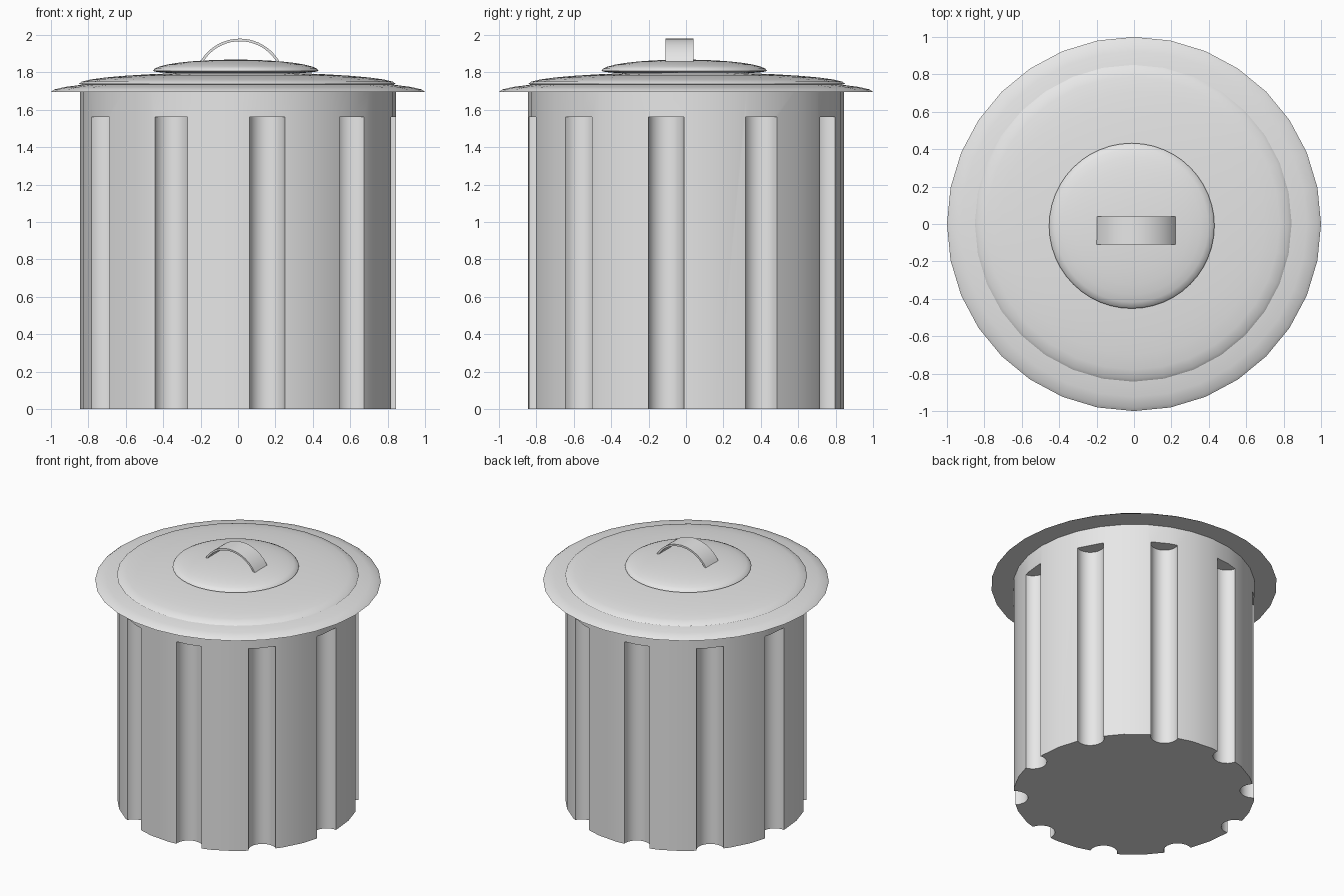
import bpy, bmesh
from math import radians, sin, cos, pi
from mathutils import Matrix

old = bpy.data.objects.get("Cube")
if old:
    bpy.data.objects.remove(old, do_unlink=True)

GREY = (0.8, 0.8, 0.8, 1)
metal = bpy.data.materials.new("light_grey_metal")
metal.use_nodes = True
metal.diffuse_color = GREY
metal.node_tree.nodes["Principled BSDF"].inputs["Base Color"].default_value = GREY


def make(name, bm):
    bmesh.ops.recalc_face_normals(bm, faces=bm.faces[:])
    mesh = bpy.data.meshes.new(name)
    bm.to_mesh(mesh)
    bm.free()
    mesh.materials.append(metal)
    obj = bpy.data.objects.new(name, mesh)
    bpy.context.scene.collection.objects.link(obj)
    return obj


def activate(obj):
    bpy.ops.object.select_all(action='DESELECT')
    obj.select_set(True)
    bpy.context.view_layer.objects.active = obj


def smooth(obj):
    activate(obj)
    bpy.ops.object.shade_smooth_by_angle(angle=radians(35))


def add_cylinder(bm, radius, z0, z1, sides, x=0, y=0):
    bmesh.ops.create_cone(bm, cap_ends=True, segments=sides, radius1=radius, radius2=radius,
                          depth=z1 - z0, matrix=Matrix.Translation((x, y, (z0 + z1) / 2)))


def dome(name, radius, z, rise, drop, sides, x=0, y=0, rings=8):
    """Squashed dome: elliptical top, shallow or flat underside."""
    bm = bmesh.new()
    profile = [(radius * cos(a), z + rise * sin(a))
               for a in (pi / 2 * i / rings for i in range(rings))]
    if drop:
        profile = [(radius * cos(a), z - drop * sin(a))
                   for a in (pi / 2 * i / rings for i in range(rings - 1, 0, -1))] + profile
    loops = [[bm.verts.new((x + r * cos(2 * pi * k / sides), y + r * sin(2 * pi * k / sides), h))
              for k in range(sides)] for r, h in profile]
    for low, high in zip(loops, loops[1:]):
        for k in range(sides):
            n = (k + 1) % sides
            bm.faces.new((low[k], low[n], high[n], high[k]))
    bm.faces.new(loops[0][::-1])
    tip = bm.verts.new((x, y, z + rise))
    for k in range(sides):
        bm.faces.new((loops[-1][k], loops[-1][(k + 1) % sides], tip))
    smooth(make(name, bm))


# Can body with ten rounded flutes cut into its wall
bm = bmesh.new()
add_cylinder(bm, 0.845, 0, 1.72, 32)
body = make("can_body", bm)

bm = bmesh.new()
for i in range(10):
    a = radians(-7.3 + 36 * i)
    add_cylinder(bm, 0.097, -0.1, 1.56, 24, 0.84 * cos(a), 0.84 * sin(a))
cutter = make("flute_cutter", bm)
cutter.hide_render = True

activate(body)
cut = body.modifiers.new("flutes", 'BOOLEAN')
cut.operation = 'DIFFERENCE'
cut.solver = 'EXACT'
cut.object = cutter
bpy.ops.object.modifier_apply(modifier=cut.name)
bpy.data.objects.remove(cutter, do_unlink=True)
smooth(body)

# Lid: flat-bottomed flange with two stacked domes
dome("lid_flange", 1.0, 1.695, 0.07, 0, 32)
dome("lid_dome", 0.847, 1.738, 0.062, 0.02, 32, -0.004, 0.004)
dome("lid_cap", 0.442, 1.808, 0.06, 0.02, 48, -0.012, -0.01)

# Arched strap handle
bm = bmesh.new()
STEPS, SPAN = 20, radians(61)
sections = []
for i in range(STEPS + 1):
    a = SPAN * (2 * i / STEPS - 1)
    sections.append([bm.verts.new((0.01 + r * sin(a), y, 1.736 + r * cos(a)))
                     for r, y in ((0.244, -0.11), (0.244, 0.04), (0.23, 0.04), (0.23, -0.11))])
for s, t in zip(sections, sections[1:]):
    for k in range(4):
        n = (k + 1) % 4
        bm.faces.new((s[k], s[n], t[n], t[k]))
bm.faces.new(sections[0])
bm.faces.new(sections[-1])
smooth(make("lid_handle", bm))
